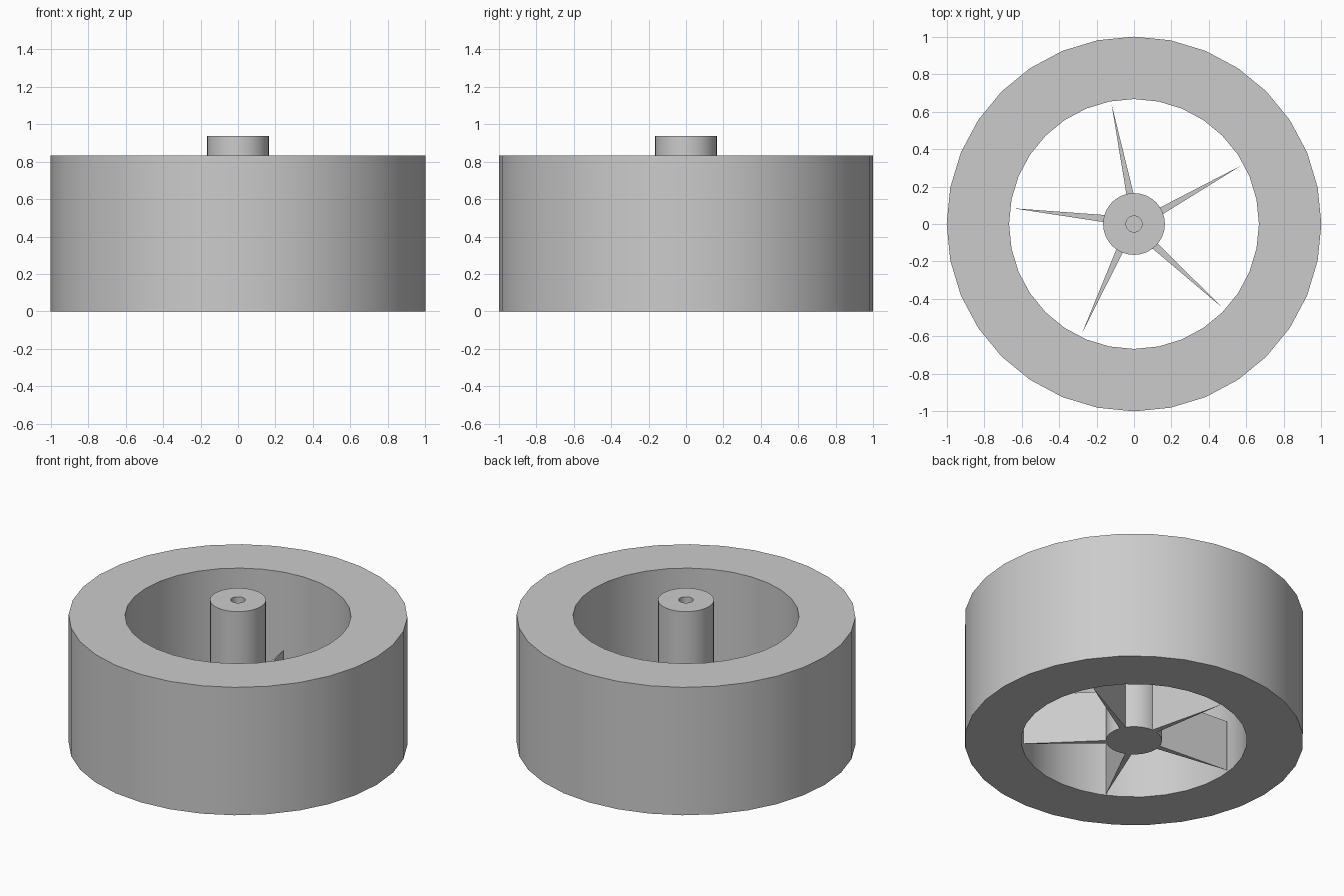
import bpy
import bmesh
from math import cos, sin, pi, radians

cube = bpy.data.objects.get("Cube")
if cube:
    bpy.data.objects.remove(cube, do_unlink=True)

SIDES = 32
WHEEL_H = 0.833
SPOKE_H = 0.333

grey = bpy.data.materials.new("light_grey")
grey.use_nodes = True
grey.diffuse_color = (0.6, 0.6, 0.6, 1)
grey.node_tree.nodes["Principled BSDF"].inputs["Base Color"].default_value = (0.6, 0.6, 0.6, 1)


def finish(name, bm, smooth=True):
    """Turn a bmesh into a shaded, coloured object."""
    bmesh.ops.recalc_face_normals(bm, faces=bm.faces)
    mesh = bpy.data.meshes.new(name)
    bm.to_mesh(mesh)
    bm.free()
    mesh.materials.append(grey)
    obj = bpy.data.objects.new(name, mesh)
    bpy.context.collection.objects.link(obj)
    if smooth:
        bpy.ops.object.select_all(action='DESELECT')
        obj.select_set(True)
        bpy.context.view_layer.objects.active = obj
        bpy.ops.object.shade_smooth_by_angle(angle=radians(30))
    return obj


def lathe(name, profile, closed):
    """Revolve (radius, height) points; open profiles get end caps."""
    bm = bmesh.new()
    rings = [[bm.verts.new((r * cos(2 * pi * i / SIDES), r * sin(2 * pi * i / SIDES), z))
              for i in range(SIDES)] for r, z in profile]
    pairs = list(zip(rings, rings[1:]))
    if closed:
        pairs.append((rings[-1], rings[0]))
    else:
        bm.faces.new(rings[0])
        bm.faces.new(rings[-1])
    for a, b in pairs:
        for i in range(SIDES):
            j = (i + 1) % SIDES
            bm.faces.new((a[i], a[j], b[j], b[i]))
    return finish(name, bm)


def ring(name, inner, outer):
    return lathe(name, [(inner, 0), (outer, 0), (outer, WHEEL_H), (inner, WHEEL_H)], True)


# Tyre and the rim it sits on
ring("tyre", 0.833, 1.0)
ring("rim", 0.667, 0.833)

# Hub with a blind axle hole in its top
lathe("hub", [(0.165, 0), (0.165, 0.937), (0.043, 0.937), (0.043, 0.45)], False)

# Five tapering spokes, slightly offset from the radius
for k in range(5):
    a = radians(28.6 + 72 * k)
    bm = bmesh.new()
    outline = [(0.15, -0.028), (0.652, 0), (0.15, 0.011)]
    base = bm.faces.new([bm.verts.new((r * cos(a) - t * sin(a), r * sin(a) + t * cos(a), 0))
                         for r, t in outline])
    top = bmesh.ops.extrude_face_region(bm, geom=[base])["geom"]
    bmesh.ops.translate(bm, vec=(0, 0, SPOKE_H),
                        verts=[v for v in top if isinstance(v, bmesh.types.BMVert)])
    finish(f"spoke_{k + 1}", bm, smooth=False)
